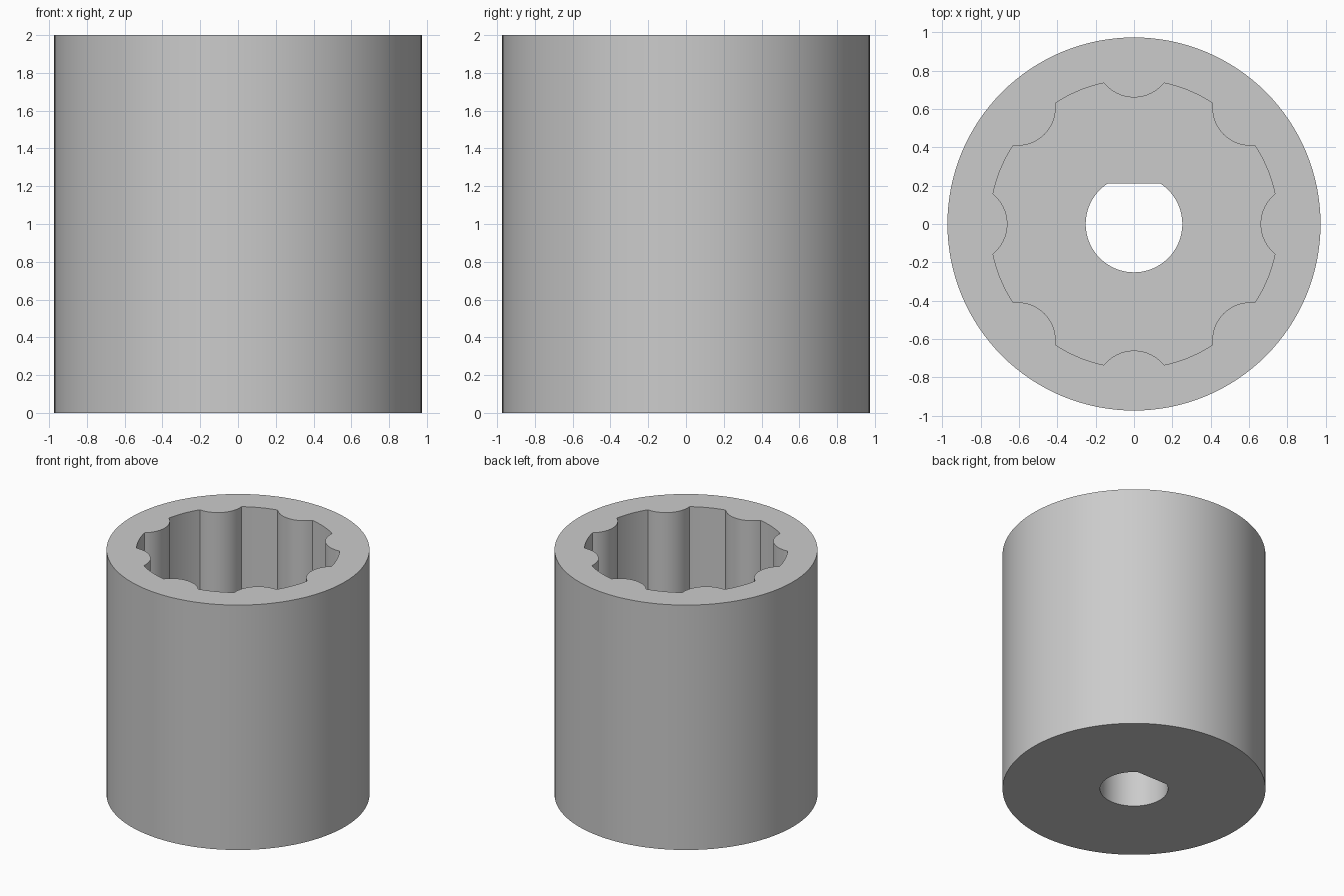
import bpy, bmesh
from math import sin, cos, pi, radians, acos, asin, atan2, sqrt

if "Cube" in bpy.data.objects:
    bpy.data.objects.remove(bpy.data.objects["Cube"], do_unlink=True)

HEIGHT, FLOOR = 2.0, 1.0
OUTER_R, POCKET_R, BORE_R, FLAT_Y = 0.973, 0.752, 0.252, 0.21
RIDGES, RIDGE_R, RIDGE_C = 8, 0.2, 0.86


def arc(cx, cy, r, a0, a1, n):
    """Points from a0 to a1, leaving out the last one."""
    return [(cx + r * cos(a0 + (a1 - a0) * i / n),
             cy + r * sin(a0 + (a1 - a0) * i / n)) for i in range(n)]


def pocket_profile():
    # Where each rounded ridge meets the pocket wall
    half = acos((POCKET_R**2 + RIDGE_C**2 - RIDGE_R**2) / (2 * POCKET_R * RIDGE_C))
    swing = atan2(POCKET_R * sin(half), RIDGE_C - POCKET_R * cos(half))
    step, points = 2 * pi / RIDGES, []
    for k in range(RIDGES):
        a = k * step
        points += arc(RIDGE_C * cos(a), RIDGE_C * sin(a), RIDGE_R,
                      a + pi + swing, a + pi - swing, 16)
        points += arc(0, 0, POCKET_R, a + half, a + step - half, 10)
    return points


def bore_profile():
    # Round hole with one flat side
    a = asin(FLAT_Y / BORE_R)
    x = sqrt(BORE_R**2 - FLAT_Y**2)
    return arc(0, 0, BORE_R, pi - a, 2 * pi + a, 64) + [(x, FLAT_Y)]


bm = bmesh.new()


def ring(points, z):
    verts = [bm.verts.new((x, y, z)) for x, y in points]
    edges = [bm.edges.new((v, verts[i - 1])) for i, v in enumerate(verts)]
    return verts, edges


def wall(low, high):
    n = len(low)
    for i in range(n):
        bm.faces.new((low[i - 1], low[i], high[i], high[i - 1]))


def cap(outer_edges, inner_edges):
    bmesh.ops.triangle_fill(bm, use_beauty=True, edges=outer_edges + inner_edges)


outer, pocket, bore = arc(0, 0, OUTER_R, 0, 2 * pi, 128), pocket_profile(), bore_profile()
outer_low, outer_low_e = ring(outer, 0)
outer_top, outer_top_e = ring(outer, HEIGHT)
pocket_low, pocket_low_e = ring(pocket, FLOOR)
pocket_top, pocket_top_e = ring(pocket, HEIGHT)
bore_low, bore_low_e = ring(bore, 0)
bore_top, bore_top_e = ring(bore, FLOOR)

# Base, rim and pocket floor
cap(outer_low_e, bore_low_e)
cap(outer_top_e, pocket_top_e)
cap(pocket_low_e, bore_top_e)
# Upright walls
wall(outer_low, outer_top)
wall(pocket_low, pocket_top)
wall(bore_low, bore_top)
bmesh.ops.recalc_face_normals(bm, faces=bm.faces)

mesh = bpy.data.meshes.new("splined_sleeve")
bm.to_mesh(mesh)
bm.free()
sleeve = bpy.data.objects.new("splined_sleeve", mesh)
bpy.context.collection.objects.link(sleeve)

grey = bpy.data.materials.new("plain grey")
grey.use_nodes = True
colour = (0.6, 0.6, 0.6, 1)
grey.diffuse_color = colour
grey.node_tree.nodes["Principled BSDF"].inputs["Base Color"].default_value = colour
mesh.materials.append(grey)

bpy.context.view_layer.objects.active = sleeve
sleeve.select_set(True)
bpy.ops.object.shade_smooth_by_angle(angle=radians(30))
